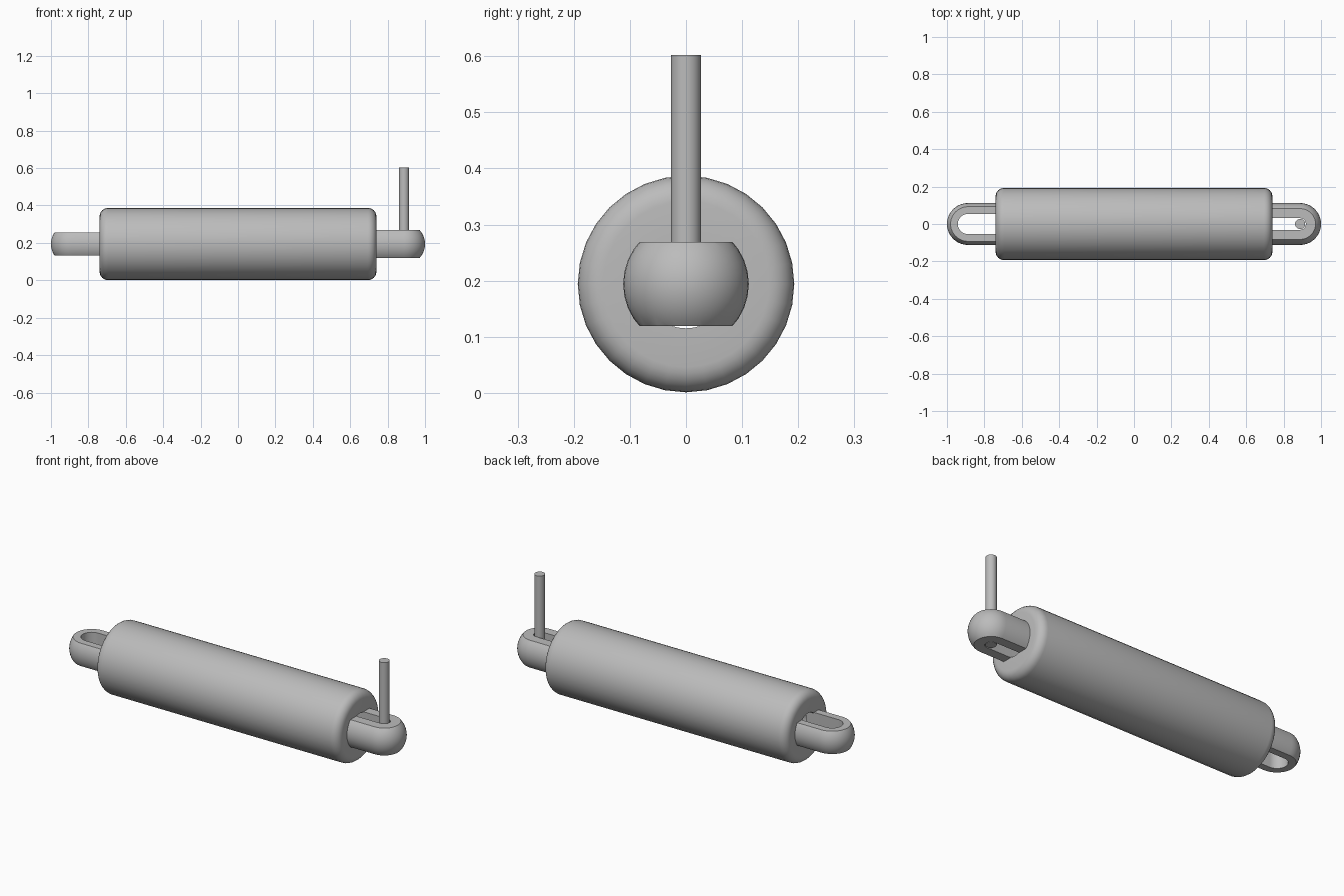
import bpy, bmesh
from math import sin, cos, pi, radians
from mathutils import Matrix, Vector

cube = bpy.data.objects.get("Cube")
if cube:
    bpy.data.objects.remove(cube, do_unlink=True)

AXIS_Z = 0.194     # height of the long axis
BAR_R = 0.112      # radius of the end lugs
LUG_X = 0.888      # centre of each rounded lug end

steel = bpy.data.materials.new("grey steel")
steel.use_nodes = True
GREY = (0.5, 0.5, 0.5, 1)
steel.diffuse_color = GREY
steel.node_tree.nodes["Principled BSDF"].inputs["Base Color"].default_value = GREY


def finish(name, bm):
    bmesh.ops.remove_doubles(bm, verts=bm.verts, dist=1e-5)
    bmesh.ops.recalc_face_normals(bm, faces=bm.faces)
    mesh = bpy.data.meshes.new(name)
    bm.to_mesh(mesh)
    bm.free()
    mesh.materials.append(steel)
    obj = bpy.data.objects.new(name, mesh)
    bpy.context.collection.objects.link(obj)
    return obj


def smooth(obj):
    obj.data.shade_smooth()
    obj.data.set_sharp_from_angle(angle=radians(35))


def arc(cx, cr, rad, start, end, n):
    """Points (x, r) on an arc, angles in degrees."""
    angles = [radians(start + (end - start) * i / n) for i in range(n + 1)]
    return [(cx + rad * cos(a), cr + rad * sin(a)) for a in angles]


def lathe(name, profile, closed, steps=32):
    """Spin an (x, radius) profile around the long axis."""
    bm = bmesh.new()
    verts = [bm.verts.new((x, 0, r)) for x, r in profile]
    edges = [bm.edges.new(p) for p in zip(verts, verts[1:])]
    if closed:
        edges.append(bm.edges.new((verts[-1], verts[0])))
    bmesh.ops.spin(bm, geom=verts + edges, cent=(0, 0, 0), axis=(1, 0, 0),
                   angle=2 * pi, steps=steps, use_merge=True)
    bmesh.ops.translate(bm, verts=bm.verts, vec=(0, 0, AXIS_Z))
    return finish(name, bm)


def prism(name, outline, z0, z1):
    """Extrude an (x, y) outline upwards."""
    bm = bmesh.new()
    face = bm.faces.new([bm.verts.new((x, y, z0)) for x, y in outline])
    top = bmesh.ops.extrude_face_region(bm, geom=[face])["geom"]
    moved = [v for v in top if isinstance(v, bmesh.types.BMVert)]
    bmesh.ops.translate(bm, verts=moved, vec=(0, 0, z1 - z0))
    return finish(name, bm)


def cut(obj, cutter, operation):
    mod = obj.modifiers.new("cut", "BOOLEAN")
    mod.object, mod.operation, mod.solver = cutter, operation, "EXACT"
    bpy.context.view_layer.update()
    graph = bpy.context.evaluated_depsgraph_get()
    mesh = bpy.data.meshes.new_from_object(obj.evaluated_get(graph))
    obj.modifiers.clear()
    obj.data = mesh
    bpy.data.objects.remove(cutter, do_unlink=True)


# Main barrel with rounded rims and a bore through it
R, HALF, ROUND, BORE = 0.193, 0.74, 0.045, 0.079
rim_r = R - ROUND
profile = ([(HALF, BORE)] + arc(HALF - ROUND, rim_r, ROUND, 0, 90, 6)
           + arc(ROUND - HALF, rim_r, ROUND, 90, 180, 6) + [(-HALF, BORE)])
smooth(lathe("barrel", profile, True))


# Slotted lugs: domed bars, flattened top and bottom, with a round-ended slot
def lug(name, side, half_height, slot):
    outline = [(0.69, 0), (0.69, BAR_R)] + arc(LUG_X, 0, BAR_R, 90, 0, 10)
    obj = lathe(name, [(side * x, max(r, 0)) for x, r in outline], False)
    slab = [(side * x, y) for x, y in ((0.5, -1), (1.5, -1), (1.5, 1), (0.5, 1))]
    cut(obj, prism("slab", slab, AXIS_Z - half_height, AXIS_Z + half_height),
        "INTERSECT")
    hole = [(0.6, -slot)] + arc(LUG_X, 0, slot, -90, 90, 16) + [(0.6, slot)]
    cut(obj, prism("slot", [(side * x, y) for x, y in hole], 0, 0.5),
        "DIFFERENCE")
    smooth(obj)


lug("left_lug", 1, 0.075, 0.031)
lug("right_lug", -1, 0.0625, 0.054)

# Upright pin standing in the narrow slot
smooth(prism("upright_pin", arc(LUG_X, 0, 0.027, 0, 345, 23), 0.12, 0.602))
